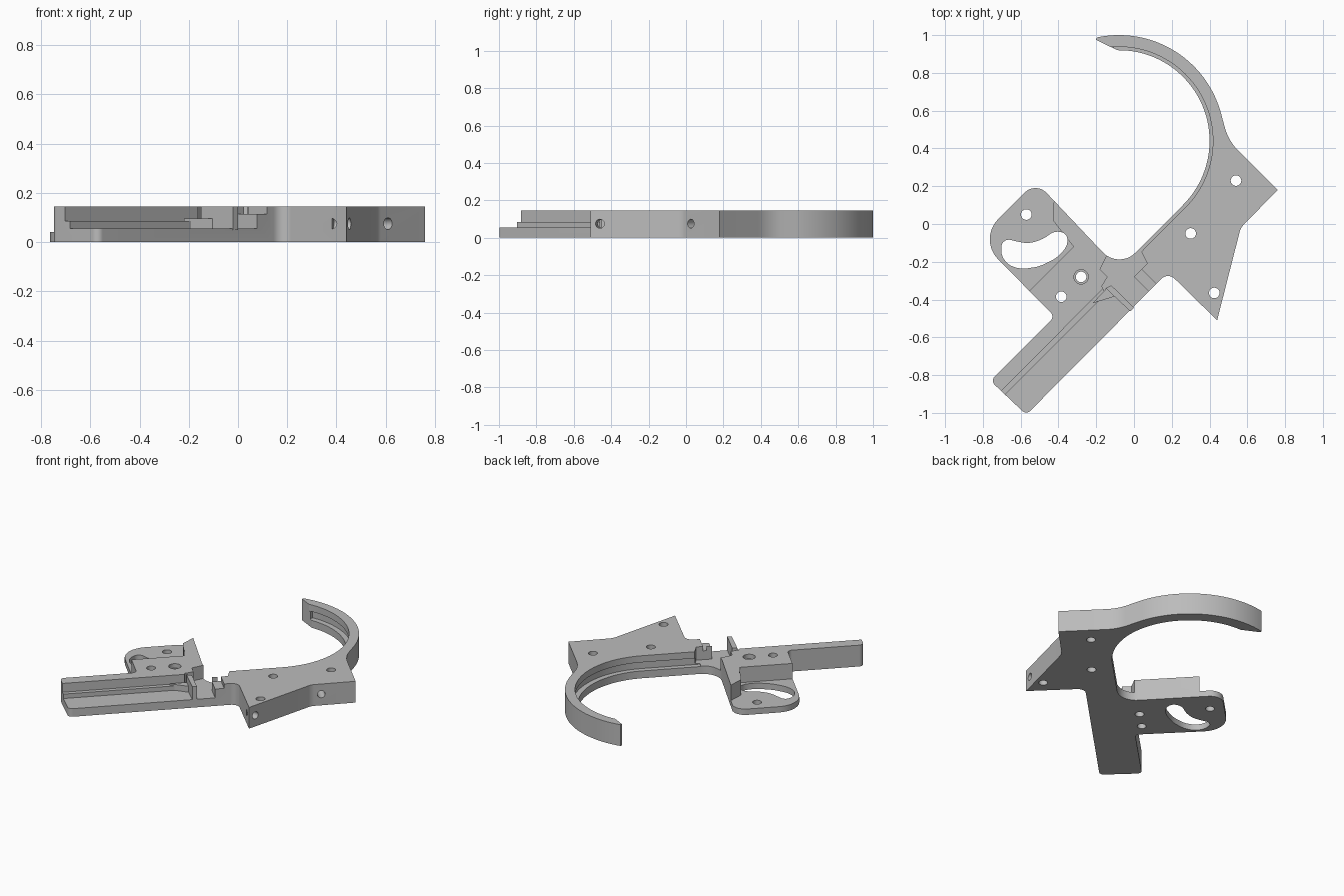
import bpy, bmesh, math
from mathutils import Vector, Matrix

if "Cube" in bpy.data.objects:
    bpy.data.objects.remove(bpy.data.objects["Cube"])

TOP = 0.145
HOOK = Vector((-0.08, 0.44))

grey = bpy.data.materials.new("light grey")
grey.use_nodes = True
grey.diffuse_color = (0.5, 0.5, 0.5, 1)
grey.node_tree.nodes["Principled BSDF"].inputs["Base Color"].default_value = (0.5, 0.5, 0.5, 1)


def arc(radius, start, end, steps=40):
    """Points on the hook circle, angles in degrees."""
    angles = [math.radians(start + (end - start) * i / steps) for i in range(steps + 1)]
    return [(HOOK.x + radius * math.cos(a), HOOK.y + radius * math.sin(a)) for a in angles]


def rounded(corners, steps=8):
    """Replace each (x, y, radius) corner by a fillet; plain (x, y) stays sharp."""
    out, n = [], len(corners)
    for i, c in enumerate(corners):
        p = Vector(c[:2])
        if len(c) == 2:
            out.append(p)
            continue
        a, b = Vector(corners[i - 1][:2]) - p, Vector(corners[(i + 1) % n][:2]) - p
        half = a.angle(b) / 2
        t = min(c[2] / math.tan(half), 0.49 * a.length, 0.49 * b.length)
        r = t * math.tan(half)
        a.normalize()
        b.normalize()
        centre = p + (a + b).normalized() * r / math.sin(half)
        s, e = p + a * t - centre, p + b * t - centre
        turn = s.angle_signed(e)
        for k in range(steps + 1):
            out.append(centre + Matrix.Rotation(-turn * k / steps, 2) @ s)
    return out


def make(name, bm):
    bmesh.ops.recalc_face_normals(bm, faces=bm.faces)
    mesh = bpy.data.meshes.new(name)
    bm.to_mesh(mesh)
    bm.free()
    mesh.materials.append(grey)
    obj = bpy.data.objects.new(name, mesh)
    bpy.context.collection.objects.link(obj)
    return obj


def prism(name, points, z0, z1):
    bm = bmesh.new()
    face = bm.faces.new([bm.verts.new((p[0], p[1], z0)) for p in points])
    geo = bmesh.ops.extrude_face_region(bm, geom=[face])["geom"]
    verts = [v for v in geo if isinstance(v, bmesh.types.BMVert)]
    bmesh.ops.translate(bm, verts=verts, vec=(0, 0, z1 - z0))
    return make(name, bm)


def drill(place, radius, depth, axis=(0, 0, 1)):
    bm = bmesh.new()
    turn = Vector(axis).to_track_quat("Z", "Y").to_matrix().to_4x4()
    bmesh.ops.create_cone(bm, cap_ends=True, segments=32, radius1=radius, radius2=radius,
                          depth=depth, matrix=Matrix.Translation(place) @ turn)
    return make("drill", bm)


def cut(target, cutter):
    mod = target.modifiers.new("cut", "BOOLEAN")
    mod.operation, mod.solver, mod.object = "DIFFERENCE", "EXACT", cutter
    bpy.context.view_layer.update()
    graph = bpy.context.evaluated_depsgraph_get()
    mesh = bpy.data.meshes.new_from_object(target.evaluated_get(graph))
    target.modifiers.clear()
    target.data = mesh
    bpy.data.objects.remove(cutter)


# Frame plate: bar, body, hook and guard in one outline
outline = [(-0.57, -1.01, 0.03), (0.18, -0.255, 0.05), (0.44, -0.51), (0.565, -0.02, 0.08),
           (0.76, 0.18), (0.50, 0.44, 0.3)]
outline += arc(0.56, 15, 102) + [(-0.2, 0.975)] + arc(0.48, 91, -45)
outline += [(-0.08, -0.24, 0.12), (-0.52, 0.225, 0.08), (-0.825, -0.08, 0.15),
            (-0.42, -0.49, 0.03), (-0.76, -0.83, 0.03)]
frame = prism("frame", rounded(outline), 0, TOP)

# Low guard plate beside the raised block and thin wall
cut(frame, prism("guard_cut", [(-0.60, -0.40), (-0.32, -0.12), (-0.43, 0.02), (-0.42, 0.2),
                               (-0.6, 0.4), (-1, 0), (-0.9, -0.2)], 0.04, 0.2))

# Low floor of the bar and of the gap before the body
cut(frame, prism("floor_cut", [(-0.9, -1.12), (-0.4, -1.2), (0.2, -0.5), (0.12, -0.40),
                               (0.0, -0.28), (0.07, -0.21), (0.02, -0.11), (-0.06, -0.08),
                               (-0.14, -0.16), (-0.18, -0.24), (-0.14, -0.28),
                               (-0.17, -0.33), (-0.15, -0.37)], 0.055, 0.2))

# Narrow step along the bar and ledge on the body
cut(frame, prism("step_cut", [(-0.9, -1.13), (-0.14, -0.37), (-0.14, -0.32),
                              (-0.9, -1.08)], 0.085, 0.2))
cut(frame, prism("ledge_cut", [(-0.02, -0.30), (0.04, -0.24), (0.15, -0.35),
                               (0.09, -0.41)], 0.115, 0.2))

# Groove along the inside of the hook, with the upper lip set back
for radius, start, z0, z1 in ((0.515, 93, 0.05, 0.10), (0.498, 100, 0.099, 0.2)):
    offset = (radius - 0.48) * math.sqrt(0.5)
    strip = arc(radius, start, -45) + [(-0.0 + offset, -0.16 - offset), (-0.04, -0.12)]
    strip += arc(0.44, -45, start)
    cut(frame, prism("groove_cut", strip, z0, z1))

# Curved finger opening
bean = [(-0.70, -0.10), (-0.705, -0.16), (-0.67, -0.215), (-0.60, -0.24), (-0.50, -0.225),
        (-0.40, -0.175), (-0.35, -0.11), (-0.355, -0.05), (-0.42, -0.035), (-0.48, -0.08),
        (-0.56, -0.105), (-0.63, -0.09), (-0.67, -0.08)]
cut(frame, prism("opening_cut", rounded([(x, y, 0.2) for x, y in bean], 4), -0.1, 0.3))

# Screw holes, one counterbore and two side holes
for x, y in ((-0.57, 0.05), (-0.28, -0.28), (-0.385, -0.385), (0.54, 0.23),
             (0.30, -0.05), (0.425, -0.365)):
    cut(frame, drill((x, y, 0.07), 0.028, 0.4))
cut(frame, drill((-0.28, -0.28, TOP), 0.038, 0.06))
cut(frame, drill((0.452, -0.46, 0.075), 0.024, 0.14, (1, -0.25, 0)))
cut(frame, drill((0.61, 0.025, 0.075), 0.024, 0.2, (1, -1, 0)))

# Rib across the bar with a low gusset
rib = prism("cross_rib", [(-0.15, -0.34), (-0.12, -0.325), (0.0, -0.443),
                          (-0.02, -0.462)], 0.05, TOP)
gusset = prism("rib_gusset", [(-0.22, -0.42), (-0.14, -0.335), (-0.09, -0.38)], 0.05, 0.095)

# Smooth the curved walls, keep the edges crisp
bpy.ops.object.select_all(action="DESELECT")
for obj in (frame, rib, gusset):
    obj.select_set(True)
bpy.context.view_layer.objects.active = frame
bpy.ops.object.shade_smooth_by_angle(angle=math.radians(25))
